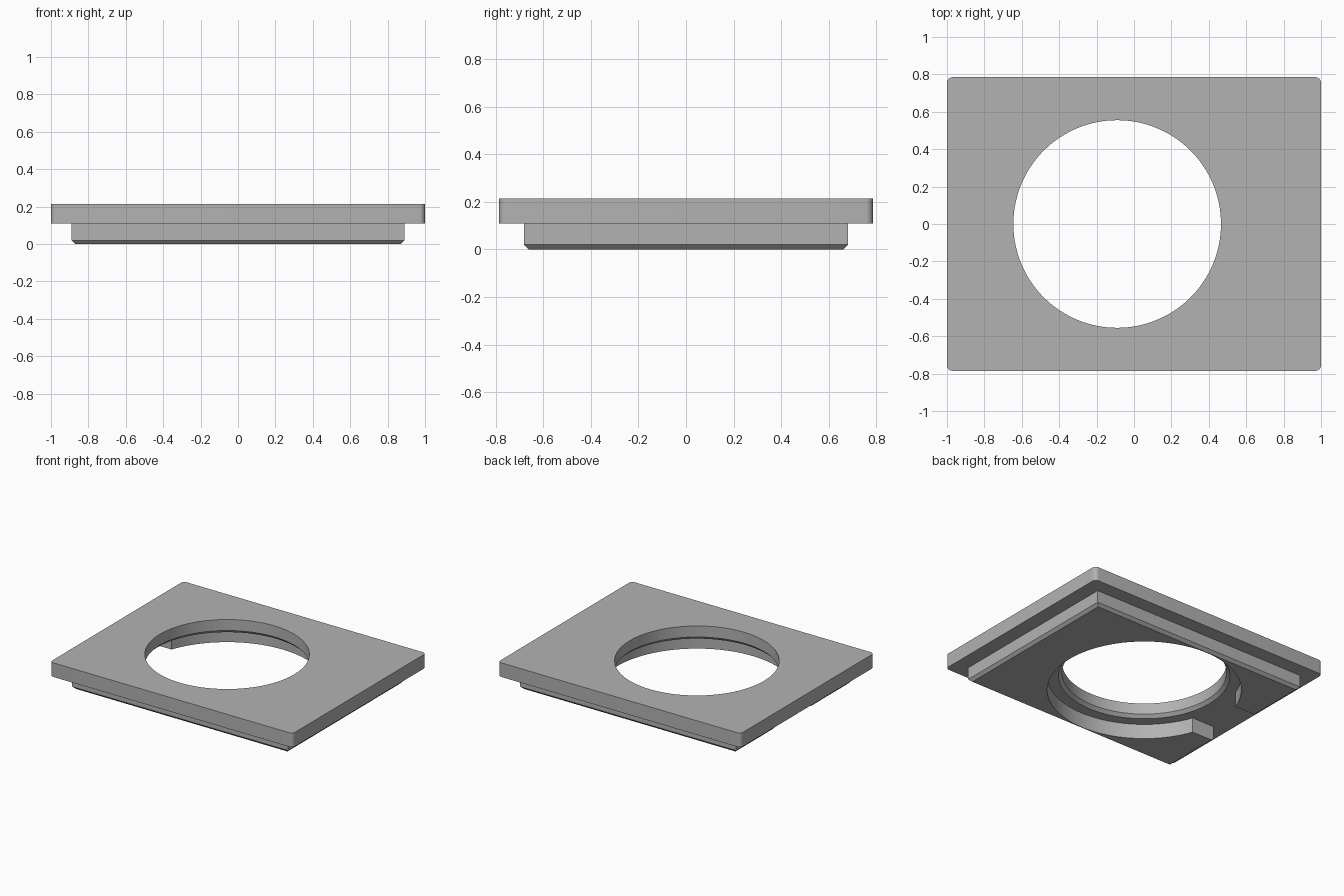
import bpy, bmesh
from math import cos, sin, pi, radians

if "Cube" in bpy.data.objects:
    bpy.data.objects.remove(bpy.data.objects["Cube"])

PLATE_TOP, PLATE_BOTTOM = 0.215, 0.11
HOLE_X, HOLE_R, RECESS_R = -0.09, 0.555, 0.655
CHAMFER = 0.023

grey = bpy.data.materials.new("plain grey")
grey.use_nodes = True
COLOUR = (0.45, 0.45, 0.45, 1)
grey.diffuse_color = COLOUR
grey.node_tree.nodes["Principled BSDF"].inputs["Base Color"].default_value = COLOUR


def circle(r, z, n=128):
    return [(HOLE_X + r * cos(2 * pi * i / n), r * sin(2 * pi * i / n), z) for i in range(n)]


def rectangle(hx, hy, z, r=0.0, x=0.0):
    """Rectangle ring with optional rounded corners."""
    steps = 8 if r else 0
    ring = []
    for k, (sx, sy) in enumerate([(1, 1), (-1, 1), (-1, -1), (1, -1)]):
        for i in range(steps + 1):
            a = pi / 2 * (k + i / max(steps, 1))
            ring.append((x + sx * (hx - r) + r * cos(a), sy * (hy - r) + r * sin(a), z))
    return ring


def loft(name, rings):
    """Closed solid through matching rings, bottom to top."""
    bm = bmesh.new()
    loops = [[bm.verts.new(p) for p in ring] for ring in rings]
    n = len(loops[0])
    for low, high in zip(loops, loops[1:]):
        for i in range(n):
            j = (i + 1) % n
            bm.faces.new((low[i], low[j], high[j], high[i]))
    bm.faces.new(loops[0][::-1])
    bm.faces.new(loops[-1])
    mesh = bpy.data.meshes.new(name)
    bm.to_mesh(mesh)
    bm.free()
    obj = bpy.data.objects.new(name, mesh)
    bpy.context.collection.objects.link(obj)
    mesh.materials.append(grey)
    return obj


def activate(obj):
    bpy.ops.object.select_all(action='DESELECT')
    obj.select_set(True)
    bpy.context.view_layer.objects.active = obj


def cut(obj, cutter):
    mod = obj.modifiers.new("cut", 'BOOLEAN')
    mod.operation, mod.solver, mod.object = 'DIFFERENCE', 'EXACT', cutter
    activate(obj)
    bpy.ops.object.modifier_apply(modifier=mod.name)
    bpy.data.objects.remove(cutter)


# Upper plate with rounded corners and a round hole chamfered underneath
plate = loft("top_plate", [rectangle(1, 0.785, z, r=0.03) for z in (PLATE_BOTTOM, PLATE_TOP)])
cut(plate, loft("hole_cutter", [
    circle(HOLE_R + 2 * CHAMFER, PLATE_BOTTOM - CHAMFER),
    circle(HOLE_R, PLATE_BOTTOM + CHAMFER),
    circle(HOLE_R, PLATE_TOP + 0.1)]))

# Lower block with chamfered bottom edge, wide round recess and side slot
block = loft("lower_block", [
    rectangle(0.87, 0.66, 0),
    rectangle(0.89, 0.68, 0.02),
    rectangle(0.89, 0.68, PLATE_BOTTOM)])
cut(block, loft("recess_cutter", [circle(RECESS_R, z) for z in (-0.1, 0.3)]))
cut(block, loft("slot_cutter", [rectangle(0.3, 0.225, z, x=-0.85) for z in (-0.1, 0.3)]))

for part in (plate, block):
    activate(part)
    bpy.ops.object.shade_smooth_by_angle(angle=radians(30))
